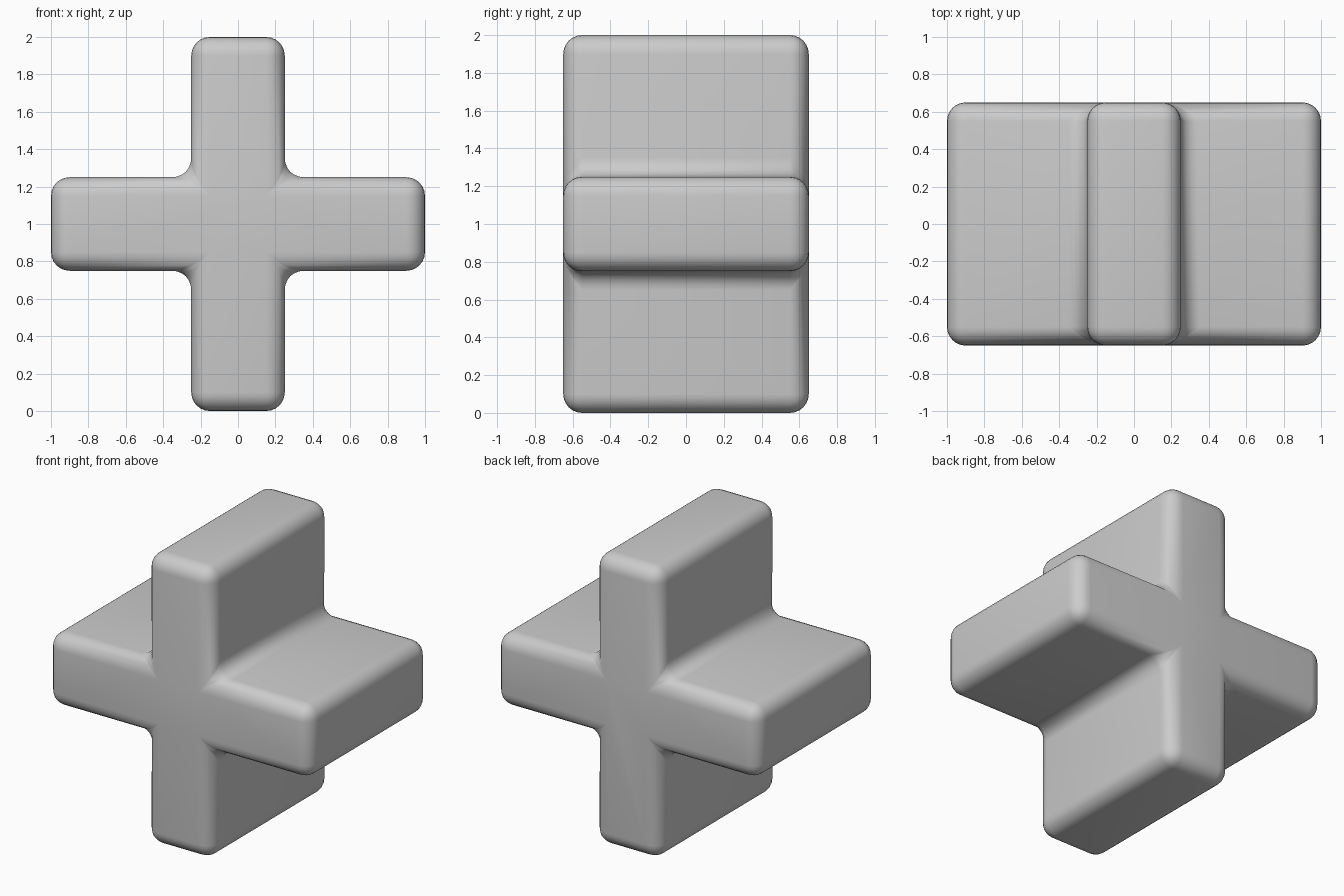
import bpy, bmesh

if "Cube" in bpy.data.objects:
    bpy.data.objects.remove(bpy.data.objects["Cube"])

ARM, HALF, DEPTH = 0.25, 1.0, 0.65

# Plus-shaped outline, built by turning one arm's three corners
outline = []
x, z = [ARM, HALF, HALF], [ARM, ARM, -ARM]
corners = [(ARM, ARM), (HALF, ARM), (HALF, -ARM)]
for turn in range(4):
    outline += corners
    corners = [(cz, -cx) for cx, cz in corners]

# Extrude the outline from front to back
bm = bmesh.new()
face = bm.faces.new([bm.verts.new((cx, -DEPTH, cz + HALF)) for cx, cz in outline])
ext = bmesh.ops.extrude_face_region(bm, geom=[face], use_keep_orig=True)
bmesh.ops.translate(bm, vec=(0, 2 * DEPTH, 0),
                    verts=[g for g in ext["geom"] if isinstance(g, bmesh.types.BMVert)])
bmesh.ops.recalc_face_normals(bm, faces=bm.faces)
mesh = bpy.data.meshes.new("cross_block")
bm.to_mesh(mesh)
bm.free()
cross = bpy.data.objects.new("cross_block", mesh)
bpy.context.collection.objects.link(cross)

# Round every edge, with fillets in the inner corners
bevel = cross.modifiers.new("rounded_edges", "BEVEL")
bevel.width = 0.1
bevel.segments = 6
bevel.limit_method = "ANGLE"
for p in mesh.polygons:
    p.use_smooth = True
